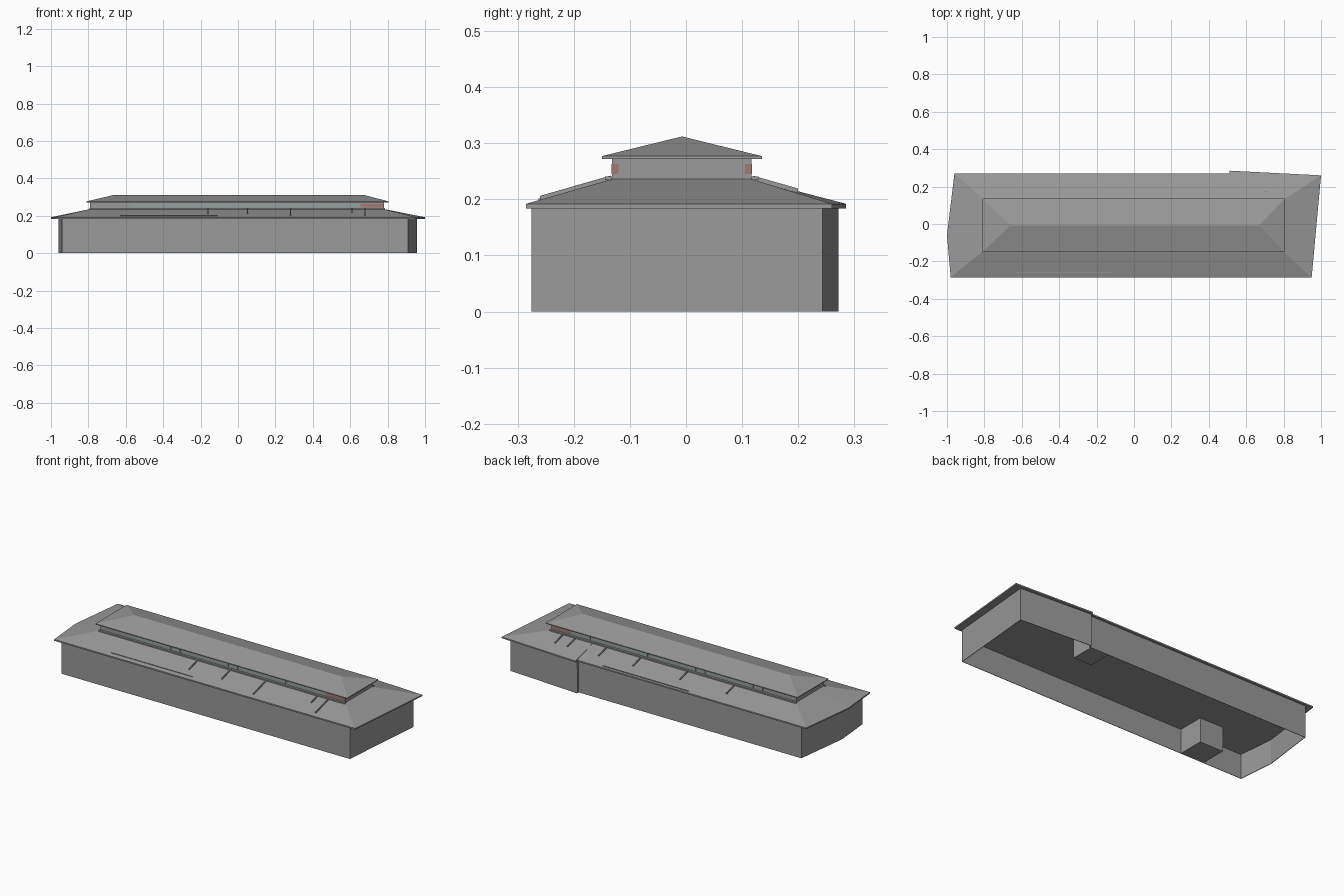
import bpy, bmesh

if "Cube" in bpy.data.objects:
    bpy.data.objects.remove(bpy.data.objects["Cube"])


def material(name, rgb):
    m = bpy.data.materials.new(name)
    m.diffuse_color = (*rgb, 1)
    m.use_nodes = True
    m.node_tree.nodes["Principled BSDF"].inputs["Base Color"].default_value = m.diffuse_color
    return m


dark_grey = material("dark_grey", (.32, .32, .32))
glass = material("glass", (.28, .38, .36))
red = material("red_panel", (.36, .19, .17))


def mesh_object(name, verts, faces, mat=dark_grey):
    bm = bmesh.new()
    vs = [bm.verts.new(v) for v in verts]
    for f in faces:
        bm.faces.new([vs[i] for i in f])
    bmesh.ops.recalc_face_normals(bm, faces=bm.faces)
    me = bpy.data.meshes.new(name)
    bm.to_mesh(me)
    bm.free()
    ob = bpy.data.objects.new(name, me)
    bpy.context.collection.objects.link(ob)
    me.materials.append(mat)
    return ob


BOX = [(0, 2, 3, 1), (4, 5, 7, 6), (0, 1, 5, 4), (2, 6, 7, 3), (0, 4, 6, 2), (1, 3, 7, 5)]


def box(name, x, y, z, mat=dark_grey):
    return mesh_object(name, [(a, b, c) for c in z for b in y for a in x], BOX, mat)


def rings(name, loops, cap_first=False):
    """Skin between matching closed loops of points."""
    n = len(loops[0])
    verts = [p for loop in loops for p in loop]
    faces = [(k * n + i, k * n + (i + 1) % n, (k + 1) * n + (i + 1) % n, (k + 1) * n + i)
             for k in range(len(loops) - 1) for i in range(n)]
    if cap_first:
        faces.append(tuple(reversed(range(n))))
    return mesh_object(name, verts, faces)


def at(loop, z):
    return [(x, y, z) for x, y in loop]


# Matching plan outlines: eaves, outer walls, clerestory base
eave = [(-.98, -.285), (.95, -.285), (1, .26), (.51, .285), (.51, .27), (-.96, .27), (-1, -.06)]
wall = [(-.94, -.275), (.91, -.275), (.956, .243), (.51, .272), (.51, .257), (-.92, .257), (-.96, -.06)]
base = [(-.79, -.132), (.78, -.132), (.78, .117), (.511, .117), (.51, .117), (-.79, .117), (-.79, -.06)]

# Walls with open bottom, soffit, eave fascia and lower hipped roof
inner = [(x * .997, y * .99) for x, y in wall]
rings("walls", [at(inner, .14), at(inner, 0), at(wall, 0), at(wall, .184)], cap_first=True)
rings("lower_roof", [at(wall, .184), at(eave, .184), at(eave, .192), at(base, .236)])

# Entrance lobbies inside the shell
box("front_lobby", (-.69, -.54), (-.274, -.12), (0, .14))
box("back_lobby", (.385, .5), (.12, .256), (0, .14))

# Clerestory and upper hipped roof
box("clerestory_wall", (-.79, .78), (-.132, .117), (.232, .274))
up = [(-.81, -.15), (.805, -.15), (.805, .135), (-.81, .135)]
v = at(up, .272) + at(up, .277) + [(-.66, -.007, .312), (.67, -.007, .312)]
mesh_object("upper_roof", v, [(3, 2, 1, 0), (0, 1, 5, 4), (1, 2, 6, 5), (2, 3, 7, 6), (3, 0, 4, 7),
                              (4, 5, 9, 8), (5, 6, 9), (6, 7, 8, 9), (7, 4, 8)])

# Clerestory glazing, red end panels and gutters on both long sides
count = 20
pitch = 1.23 / count
for side, y, s in (("front", -.132, -1), ("back", .117, 1)):
    ys = sorted((y, y + s * .001))
    for i in range(count):
        x = -.58 + i * pitch
        box(side + "_window", (x + .005, x + pitch - .005), ys, (.246, .263), glass)
    box(side + "_red_panel", (.655, .781), sorted((y - s * .012, y + s * .001)), (.245, .263), red)
    box(side + "_gutter", (-.795, .785), sorted((y, y + s * .012)), (.234, .241))


# Raised ribs running down the roof slopes
def rib(name, x, y0, z0, y1, z1, w=.003, h=.007):
    v = [(x + a, y, z + b) for y, z in ((y0, z0), (y1, z1)) for b in (-.003, h) for a in (-w, w)]
    mesh_object(name, v, BOX)


def slope(y, y_eave, y_base):
    return .192 + .044 * (y - y_eave) / (y_base - y_eave)


for x, low in ((-.16, -.22), (.05, -.22), (.28, -.26), (.61, -.2), (.68, -.26)):
    rib("front_roof_rib", x, low, slope(low, -.285, -.132), -.135, .235)
for x in (.7, .62, .42, .2, -.1, -.4):
    rib("back_roof_rib", x, .2, slope(.2, .27, .117), .12, .235)

# Low snow guards near the eaves
box("front_snow_guard", (-.63, -.11), (-.263, -.259), (.196, .2015))
box("back_snow_guard", (-.2, .35), (.256, .26), (.193, .199))
